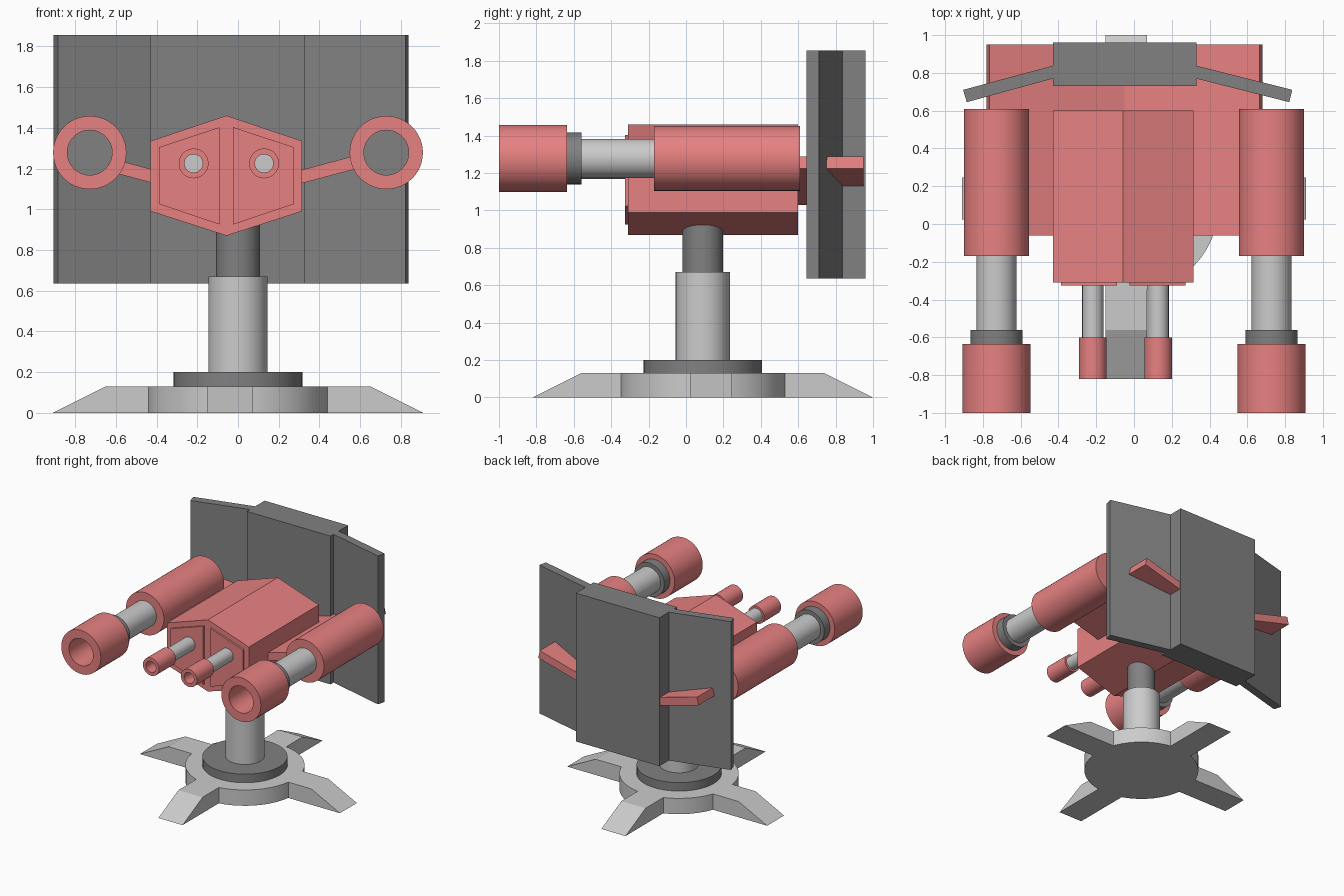
import bpy, bmesh, math
from mathutils import Matrix, Vector

if "Cube" in bpy.data.objects:
    bpy.data.objects.remove(bpy.data.objects["Cube"])


def material(name, rgb):
    m = bpy.data.materials.new(name)
    m.diffuse_color = (*rgb, 1)
    m.use_nodes = True
    m.node_tree.nodes["Principled BSDF"].inputs["Base Color"].default_value = m.diffuse_color
    return m


RED = material("red_paint", (0.80, 0.22, 0.22))
DARK = material("dark_metal", (0.22, 0.22, 0.22))
SEG = 48


def finish(name, bm, mat, smooth=False):
    bmesh.ops.recalc_face_normals(bm, faces=bm.faces)
    me = bpy.data.meshes.new(name)
    bm.to_mesh(me)
    bm.free()
    ob = bpy.data.objects.new(name, me)
    bpy.context.collection.objects.link(ob)
    if mat:
        me.materials.append(mat)
    if smooth:
        bpy.ops.object.select_all(action='DESELECT')
        ob.select_set(True)
        bpy.context.view_layer.objects.active = ob
        bpy.ops.object.shade_smooth_by_angle(angle=math.radians(35))
    return ob


def round_part(name, start, end, r, axis, at, mat=None, bore=0):
    """Cylinder (or tube when bore > 0) along 'z' or 'y' from start to end."""
    bm = bmesh.new()
    profile = [(r, start), (r, end)]
    if bore:
        profile += [(bore, end), (bore, start)]
    rings = []
    for rad, h in profile:
        ring = []
        for i in range(SEG):
            a = math.tau * i / SEG
            u, v = at[0] + rad * math.cos(a), at[1] + rad * math.sin(a)
            ring.append(bm.verts.new((u, v, h) if axis == 'z' else (u, h, v)))
        rings.append(ring)
    pairs = list(zip(rings, rings[1:] + rings[:1])) if bore else [(rings[0], rings[1])]
    for a, b in pairs:
        for i in range(SEG):
            j = (i + 1) % SEG
            bm.faces.new((a[i], a[j], b[j], b[i]))
    if not bore:
        for ring in rings:
            bm.faces.new(ring)
    return finish(name, bm, mat, True)


def prism(name, pts, start, end, axis, mat=None, matrix=None):
    """Extrude a profile: axis 'y' takes (x, z) points, axis 'z' takes (x, y)."""
    bm = bmesh.new()
    base = [bm.verts.new((u, start, v) if axis == 'y' else (u, v, start)) for u, v in pts]
    face = bm.faces.new(base)
    ext = bmesh.ops.extrude_face_region(bm, geom=[face])
    move = Vector((0, end - start, 0) if axis == 'y' else (0, 0, end - start))
    bmesh.ops.translate(bm, vec=move, verts=[g for g in ext['geom'] if isinstance(g, bmesh.types.BMVert)])
    if matrix:
        bm.transform(matrix)
    return finish(name, bm, mat)


# Base disc with four sloped feet
CY = 0.09
round_part("base_disc", 0, 0.13, 0.445, 'z', (0, CY))
foot = [(0.40, 0), (0.91, 0), (0.65, 0.13), (0.40, 0.13)]
for name, deg, shift in (("right", 0, (0, 0.045)), ("back", 90, (-0.04, 0)),
                         ("left", 180, (0, 0.045)), ("front", 270, (-0.04, 0))):
    m = Matrix.Translation((shift[0], CY + shift[1], 0)) @ Matrix.Rotation(math.radians(deg), 4, 'Z')
    prism(name + "_foot", foot, -0.11, 0.11, 'y', None, m)

# Stand
round_part("base_collar", 0.13, 0.20, 0.317, 'z', (0, CY), DARK)
round_part("lower_post", 0.20, 0.67, 0.145, 'z', (0, CY))
round_part("upper_post", 0.67, 0.98, 0.108, 'z', (0, CY), DARK)

# Hexagonal body
BX = -0.057
prism("body", [(BX, 1.46), (BX + 0.372, 1.335), (BX + 0.372, 0.99),
               (BX, 0.87), (BX - 0.372, 0.99), (BX - 0.372, 1.335)], -0.31, 0.60, 'y', RED)

for side, s in (("left", -1), ("right", 1)):
    # Raised front panel
    prism(side + "_front_panel", [(BX + s * 0.033, 0.925), (BX + s * 0.33, 1.025),
                                  (BX + s * 0.33, 1.305), (BX + s * 0.033, 1.403)],
          -0.325, -0.30, 'y', RED)
    # Small gun
    c = (-0.045 + s * 0.173, 1.225)
    round_part(side + "_small_barrel", -0.61, -0.30, 0.056, 'y', c)
    round_part(side + "_small_muzzle", -0.82, -0.60, 0.073, 'y', c, RED, 0.045)
    # Large gun
    c = (s * 0.728, 1.278)
    round_part(side + "_large_housing", -0.17, 0.61, 0.173, 'y', c, RED)
    round_part(side + "_large_barrel", -0.57, -0.16, 0.105, 'y', c)
    round_part(side + "_large_collar", -0.645, -0.56, 0.138, 'y', c, DARK)
    round_part(side + "_large_muzzle", -1.0, -0.635, 0.18, 'y', c, RED, 0.11)

# V-shaped support plate running back through the shield
VX = -0.05
prism("support_plate", [(VX, 1.03), (VX + 0.73, 1.225), (VX + 0.715, 1.288),
                        (VX, 1.095), (VX - 0.715, 1.288), (VX - 0.73, 1.225)],
      -0.06, 0.95, 'y', RED)

# Rear shield
prism("shield_center", [(-0.43, 0.73), (0.33, 0.73), (0.33, 0.96), (-0.43, 0.96)],
      0.635, 1.855, 'z', DARK)
for name, inner, tip, front in (("left", -0.43, -0.905, -0.885), ("right", 0.33, 0.838, 0.822)):
    prism(name + "_shield_wing", [(inner, 0.77), (front, 0.645), (tip, 0.71), (inner, 0.838)],
          0.635, 1.855, 'z', DARK)
